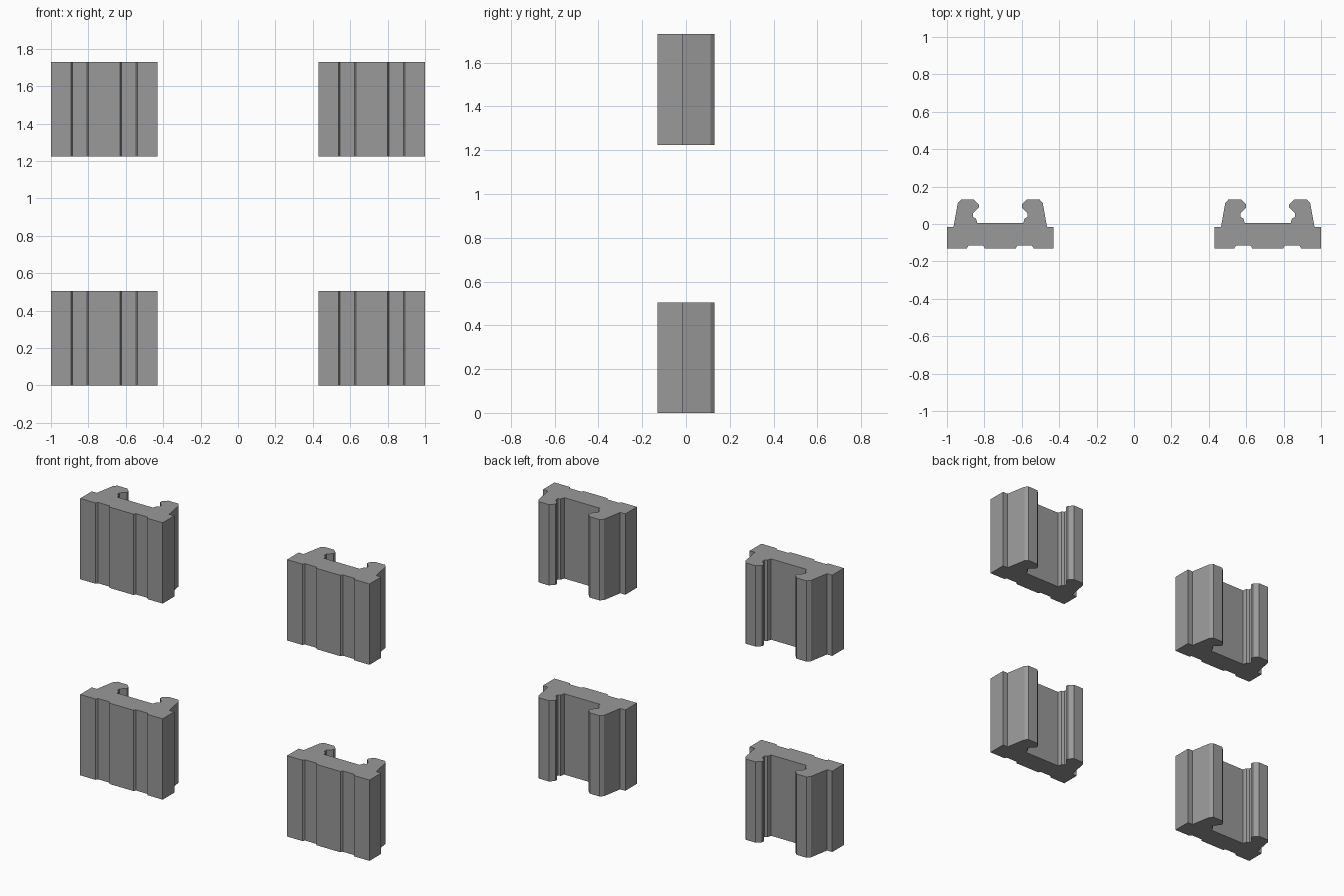
import bpy, bmesh

if "Cube" in bpy.data.objects:
    bpy.data.objects.remove(bpy.data.objects["Cube"])

# Half cross-section of a rail clip (offset from clip centre, y), from front middle round to inner floor
half = [
    (0.083, -0.130), (0.091, -0.116), (0.170, -0.116), (0.179, -0.130),   # front groove
    (0.285, -0.130), (0.285, -0.015), (0.250, -0.015),                    # base plate side and ledge
    (0.227, 0.112), (0.210, 0.131), (0.142, 0.131),                       # arm and hook top
    (0.115, 0.105), (0.115, 0.088), (0.145, 0.058),                       # hook nose
    (0.145, 0.037), (0.130, 0.030), (0.123, 0.005),                       # throat down to floor
]
profile = half + [(-x, y) for x, y in reversed(half)]
HEIGHT = 0.505

dark_grey = bpy.data.materials.new("dark_grey")
dark_grey.diffuse_color = (0.32, 0.32, 0.32, 1.0)
dark_grey.use_nodes = True
dark_grey.node_tree.nodes["Principled BSDF"].inputs["Base Color"].default_value = dark_grey.diffuse_color


def make_clip(name, cx, z0):
    bm = bmesh.new()
    face = bm.faces.new([bm.verts.new((cx + x, y, z0)) for x, y in profile])
    ext = bmesh.ops.extrude_face_region(bm, geom=[face], use_keep_orig=True)
    top = [v for v in ext["geom"] if isinstance(v, bmesh.types.BMVert)]
    bmesh.ops.translate(bm, verts=top, vec=(0, 0, HEIGHT))
    bmesh.ops.recalc_face_normals(bm, faces=bm.faces)
    mesh = bpy.data.meshes.new(name)
    bm.to_mesh(mesh)
    bm.free()
    mesh.materials.append(dark_grey)
    obj = bpy.data.objects.new(name, mesh)
    bpy.context.collection.objects.link(obj)


# Four identical clips: left/right, lower/upper
for side, cx in (("left", -0.715), ("right", 0.715)):
    for level, z0 in (("lower", 0.0), ("upper", 1.225)):
        make_clip(f"{level}_{side}_clip", cx, z0)
